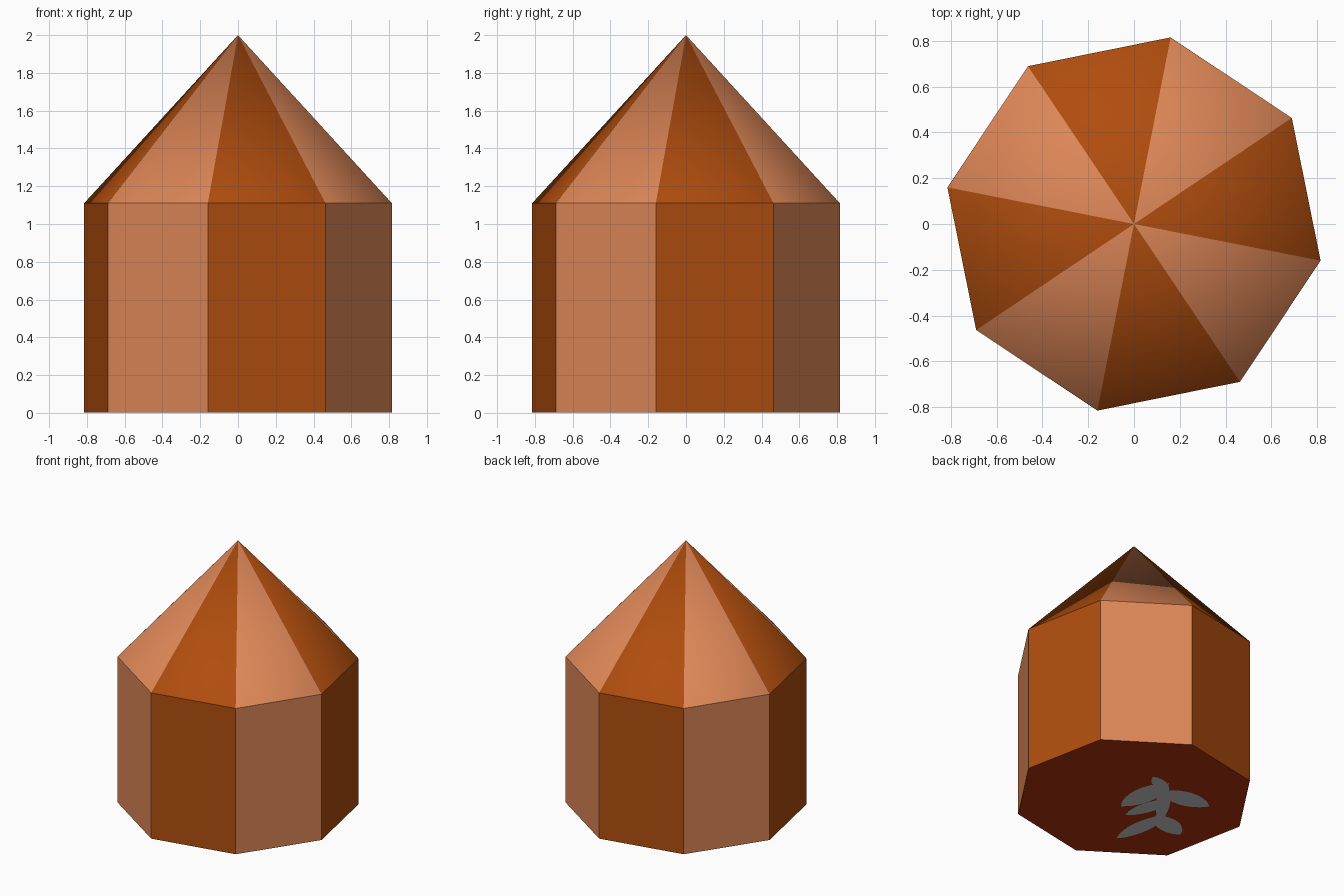
import bpy, bmesh, math
from mathutils import Vector

if "Cube" in bpy.data.objects:
    bpy.data.objects.remove(bpy.data.objects["Cube"])

R, WALL, TOP, BASE = 0.83, 1.11, 2.0, 0.002
ANGLES = [math.radians(-11.1 + 45 * k) for k in range(8)]


def srgb(r, g, b):
    def lin(c):
        c /= 255
        return c / 12.92 if c <= 0.04045 else ((c + 0.055) / 1.055) ** 2.4
    return (lin(r), lin(g), lin(b), 1)


def material(name, colour):
    m = bpy.data.materials.new(name)
    m.diffuse_color = colour
    m.use_nodes = True
    m.node_tree.nodes["Principled BSDF"].inputs["Base Color"].default_value = m.diffuse_color
    return m


dark = material("burnt_orange", srgb(176, 77, 14))
light = material("pale_terracotta", srgb(222, 135, 87))
red = material("deep_red", srgb(180, 51, 17))
grey = material("grey", srgb(202, 202, 202))


def finish(name, bm, mats):
    me = bpy.data.meshes.new(name)
    bm.to_mesh(me)
    bm.free()
    for m in mats:
        me.materials.append(m)
    ob = bpy.data.objects.new(name, me)
    bpy.context.collection.objects.link(ob)
    return ob


def ring(bm, z):
    return [bm.verts.new((R * math.cos(a), R * math.sin(a), z)) for a in ANGLES]


# Eight-sided walls in alternating colours, with a red underside
bm = bmesh.new()
low, high = ring(bm, BASE), ring(bm, WALL)
for k in range(8):
    j = (k + 1) % 8
    bm.faces.new((low[k], low[j], high[j], high[k])).material_index = k % 2
bm.faces.new(low[::-1]).material_index = 2
finish("walls", bm, [dark, light, red])

# Pointed roof, smooth shaded, same alternating colours
bm = bmesh.new()
eave = ring(bm, WALL)
apex = bm.verts.new((0, 0, TOP))
for k in range(8):
    f = bm.faces.new((eave[k], eave[(k + 1) % 8], apex))
    f.material_index = k % 2
    f.smooth = True
finish("roof", bm, [dark, light])

# Grey leaf sprig on the underside, laid out along two slanted axes
AX = Vector((math.cos(math.radians(140)), math.sin(math.radians(140)), 0))
AY = Vector((math.cos(math.radians(50)), math.sin(math.radians(50)), 0))
bm = bmesh.new()


def leaf(tip, root, width, steps=8):
    a, b = Vector(tip), Vector(root)
    d = b - a
    n = Vector((-d.y, d.x)).normalized() * width / 2
    prof = [(i / steps, math.sin(math.pi * i / steps) ** 0.7) for i in range(1, steps)]
    pts = [a] + [a + d * t + n * s for t, s in prof] + [b]
    pts += [a + d * t - n * s for t, s in reversed(prof)]
    f = bm.faces.new([bm.verts.new(AX * p.x + AY * p.y) for p in pts])
    f.normal_update()
    if f.normal.z > 0:
        f.normal_flip()


leaf((-0.09, -0.12), (0.24, 0.20), 0.18)
leaf((0.52, -0.12), (0.19, 0.09), 0.18)
leaf((0.13, 0.29), (0.23, 0.08), 0.10)
leaf((-0.06, -0.24), (0.26, -0.02), 0.12)
leaf((-0.12, -0.56), (0.22, -0.24), 0.13)
leaf((0.32, -0.51), (0.15, -0.24), 0.16)
leaf((0.22, 0.18), (0.18, -0.32), 0.10)
finish("underside_sprig", bm, [grey])
